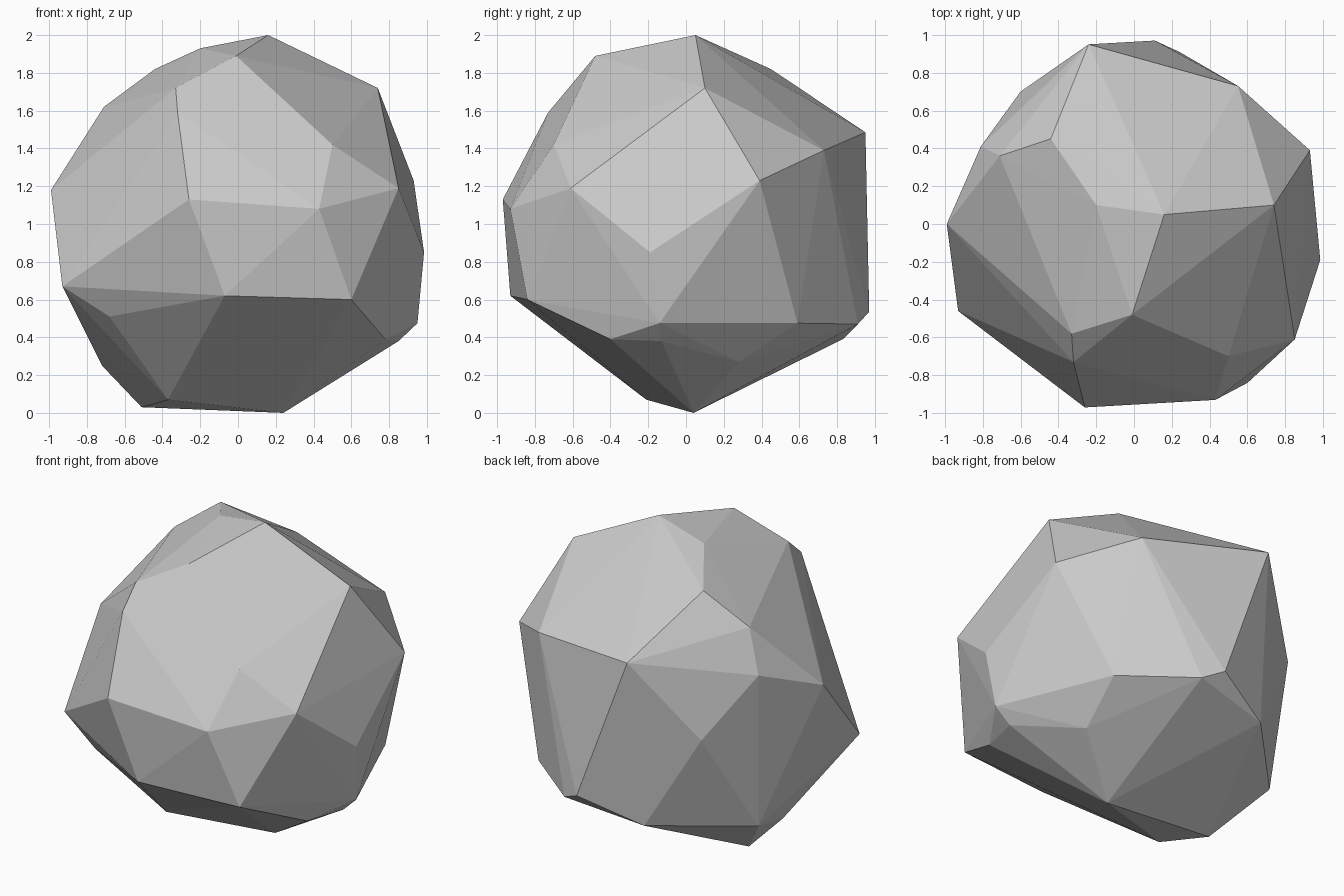
import bpy
import bmesh

# Remove only the default object
default_cube = bpy.data.objects.get("Cube")
if default_cube:
    bpy.data.objects.remove(default_cube, do_unlink=True)


def make_material(name, colour):
    material = bpy.data.materials.new(name)
    material.use_nodes = True
    material.diffuse_color = colour
    shader = next(node for node in material.node_tree.nodes
                  if node.type == "BSDF_PRINCIPLED")
    shader.inputs["Base Color"].default_value = colour
    shader.inputs["Roughness"].default_value = 0.9
    return material


def make_chiselled_solid(name, corners, material):
    """Wrap flat facets tightly around the given corner points."""
    shell = bmesh.new()
    for corner in corners:
        shell.verts.new(corner)
    hull = bmesh.ops.convex_hull(shell, input=shell.verts[:])

    # Drop any corner that ended up under the surface
    buried = [item for item in hull["geom_interior"]
              if isinstance(item, bmesh.types.BMVert)]
    bmesh.ops.delete(shell, geom=buried, context="VERTS")
    bmesh.ops.recalc_face_normals(shell, faces=shell.faces[:])

    for facet in shell.faces:
        facet.smooth = False

    mesh = bpy.data.meshes.new(name)
    shell.to_mesh(mesh)
    shell.free()
    mesh.materials.append(material)
    solid = bpy.data.objects.new(name, mesh)
    bpy.context.collection.objects.link(solid)
    return solid


# Crown: the highest corners
crown = [
    (.16, .05, 2), (-.2, .1, 1.93), (-.01, -.48, 1.89), (-.44, .45, 1.82),
    (.74, .1, 1.72), (-.33, -.58, 1.72), (-.71, .36, 1.62), (-.32, -.73, 1.59),
]

# Shoulder: where the crown turns down into the sides
shoulder = [
    (-.24, .95, 1.485), (.5, -.7, 1.42), (-.61, .56, 1.42), (.55, .73, 1.39),
    (-.81, .41, 1.35), (.93, .39, 1.23), (.85, -.61, 1.19), (-.99, 0, 1.18),
    (-.26, -.97, 1.13), (.43, -.93, 1.08),
]

# Belly: the widest band
belly = [
    (-.6, .7, .98), (.985, -.19, .85), (-.93, -.46, .67), (-.07, -.93, .62),
    (.6, -.84, .6), (.11, .97, .535), (-.68, -.5, .51),
]

# Underside: corners tapering to the resting point
underside = [
    (.95, -.14, .475), (.65, .59, .475), (.24, .91, .47), (-.28, .83, .39),
    (.78, -.4, .39), (.85, -.13, .38), (-.76, .34, .33), (.6, .28, .27),
    (-.72, .03, .25), (-.37, -.21, .07), (-.51, .08, .03), (.24, .04, 0),
]

stone_grey = make_material("stone_grey", (.6, .6, .6, 1))
make_chiselled_solid("boulder", crown + shoulder + belly + underside, stone_grey)
